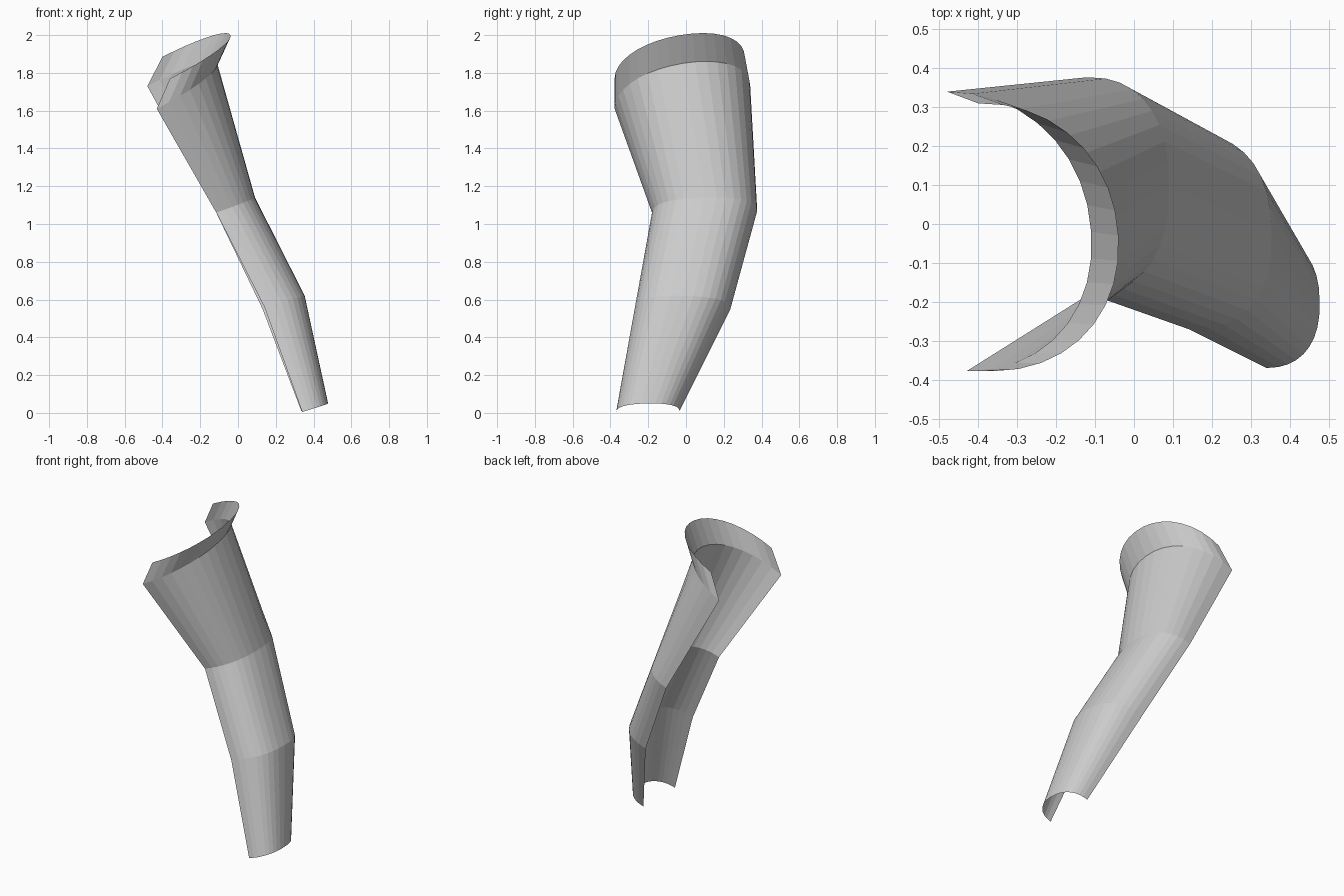
import bpy, bmesh, math
from mathutils import Vector

if "Cube" in bpy.data.objects:
    bpy.data.objects.remove(bpy.data.objects["Cube"])

SEGMENTS = 18

grey = bpy.data.materials.new("light_grey")
grey.diffuse_color = (0.6, 0.6, 0.6, 1)
grey.use_nodes = True
grey.node_tree.nodes["Principled BSDF"].inputs["Base Color"].default_value = grey.diffuse_color


def arch(front, crown, back, power):
    """Half-oval from the front end, over the crown, to the back end."""
    a, m, b = Vector(front), Vector(crown), Vector(back)
    c = (a + b) / 2
    pts = []
    for i in range(SEGMENTS + 1):
        t = math.pi * i / SEGMENTS
        u = math.copysign(abs(math.cos(t)) ** power, math.cos(t))
        v = max(math.sin(t), 0) ** power
        pts.append(c + (a - b) / 2 * u + (m - c) * v)
    return pts


def loft(name, rings):
    """Open shell skinned through a list of arches."""
    bm = bmesh.new()
    rows = [[bm.verts.new(p) for p in ring] for ring in rings]
    for lo, hi in zip(rows, rows[1:]):
        for i in range(SEGMENTS):
            bm.faces.new((lo[i], lo[i + 1], hi[i + 1], hi[i]))
    mesh = bpy.data.meshes.new(name)
    bm.to_mesh(mesh)
    bm.free()
    mesh.materials.append(grey)
    obj = bpy.data.objects.new(name, mesh)
    bpy.context.collection.objects.link(obj)


# Cross-sections from the narrow lower end to the flared upper rim
cuff = arch((0.34, -0.37, 0.005), (0.477, -0.20, 0.05), (0.335, -0.035, 0.01), 0.85)
lower_bend = arch((0.14, -0.27, 0.56), (0.353, -0.02, 0.62), (0.13, 0.235, 0.55), 0.82)
upper_bend = arch((-0.115, -0.18, 1.06), (0.09, 0.10, 1.14), (-0.12, 0.377, 1.07), 0.85)
neck = arch((-0.43, -0.378, 1.61), (-0.11, -0.02, 1.85), (-0.48, 0.34, 1.73), 0.95)
rim = arch((-0.36, -0.378, 1.77), (-0.04, -0.03, 2.0), (-0.40, 0.31, 1.885), 0.95)

loft("sleeve_shell", [cuff, lower_bend, upper_bend, neck])
loft("flared_collar", [neck, rim])
